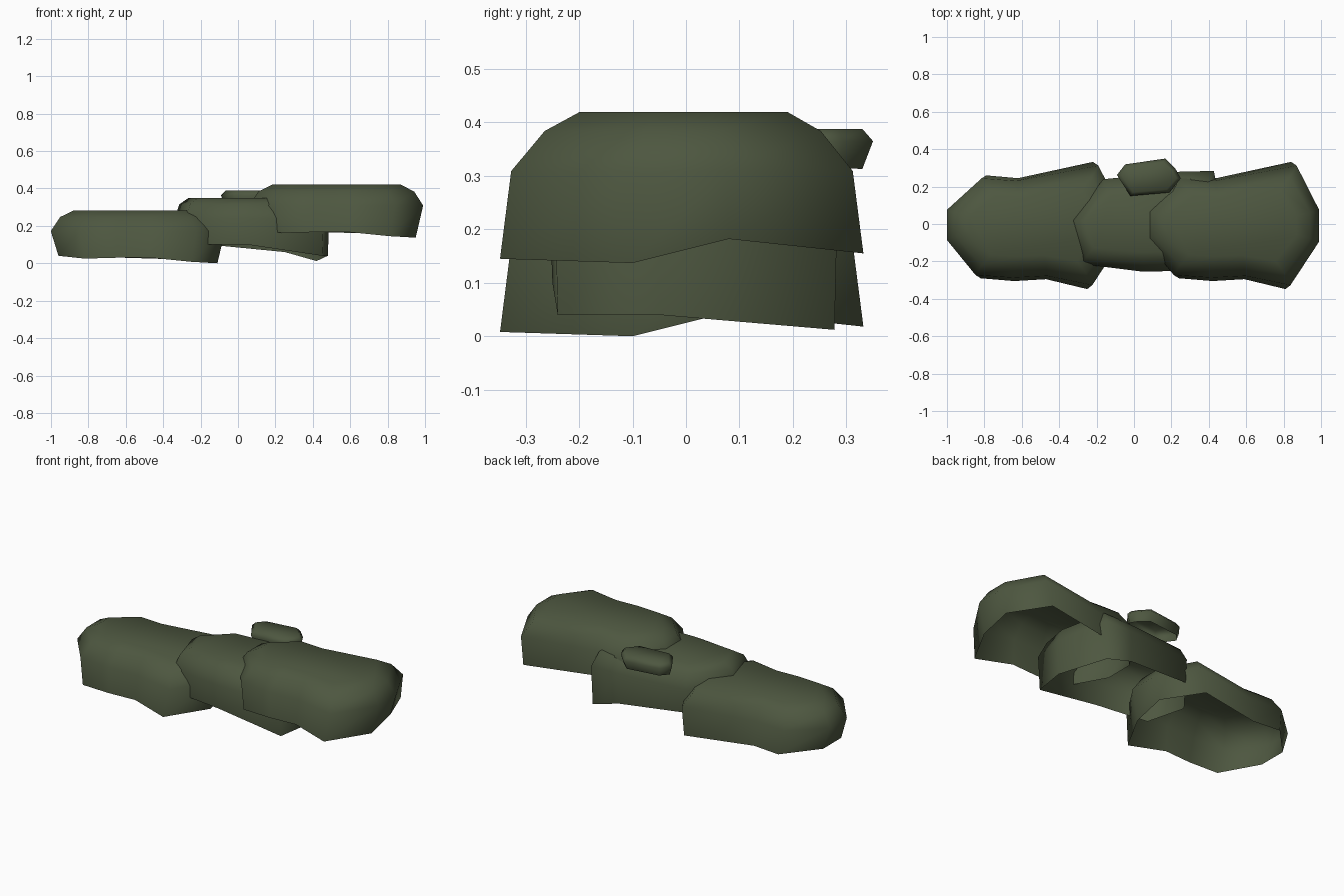
import bpy

olive = bpy.data.materials.new("dark_olive")
olive.diffuse_color = (0.075, 0.095, 0.051, 1)


def shell(name, center, rim, rings):
    """Open-bottomed rounded shell: an uneven rim, then scaled level rings and a flat top.
    Rim points run counter-clockwise seen from above."""
    cx, cy = center
    n = len(rim)
    verts = list(rim)
    for sx, sy, z in rings:
        verts += [(cx + (x - cx) * sx, cy + (y - cy) * sy, z) for x, y, _ in rim]
    faces = []
    for r in range(len(rings)):
        for i in range(n):
            j = (i + 1) % n
            faces.append((r * n + i, r * n + j, (r + 1) * n + j, (r + 1) * n + i))
    faces.append(tuple(range(len(rings) * n, (len(rings) + 1) * n)))
    mesh = bpy.data.meshes.new(name)
    mesh.from_pydata(verts, [], faces)
    mesh.materials.append(olive)
    for p in mesh.polygons:
        p.use_smooth = True
    obj = bpy.data.objects.new(name, mesh)
    bpy.context.collection.objects.link(obj)
    return obj


# Low end shell
end_rim = [(-0.96, -0.09, 0.04), (-0.82, -0.29, 0.025), (-0.64, -0.305, 0.03),
           (-0.47, -0.295, 0.03), (-0.25, -0.348, 0.008), (-0.11, -0.10, 0.0),
           (-0.11, 0.08, 0.045), (-0.22, 0.332, 0.018), (-0.62, 0.245, 0.03),
           (-0.79, 0.26, 0.03), (-0.96, 0.08, 0.04)]
low = shell("low_end_shell", (-0.53, 0), end_rim,
            [(1.095, 0.94, 0.172), (0.98, 0.76, 0.247), (0.81, 0.57, 0.283)])

# High end shell is the same shape, raised and shifted
high = low.copy()
high.name = "high_end_shell"
high.location = (1.06, 0, 0.137)
bpy.context.collection.objects.link(high)

# Middle shell bridging the two
mid_rim = [(-0.33, 0.02, 0.10), (-0.27, -0.21, 0.10), (0.05, -0.25, 0.10),
           (0.45, -0.24, 0.04), (0.48, -0.05, 0.04), (0.42, 0.278, 0.012),
           (0.25, 0.275, 0.06), (-0.16, 0.235, 0.10)]
shell("middle_shell", (0.06, 0.01), mid_rim,
      [(1.02, 1.02, 0.24), (0.96, 0.85, 0.315), (0.83, 0.62, 0.35)])

# Small pad on the rear edge of the middle shell
pad_rim = [(-0.075, 0.26, 0.315), (-0.01, 0.17, 0.315), (0.18, 0.185, 0.315),
           (0.235, 0.245, 0.315), (0.21, 0.285, 0.315), (0.16, 0.33, 0.313),
           (-0.035, 0.305, 0.315)]
shell("small_pad", (0.085, 0.25), pad_rim,
      [(1.1, 1.25, 0.365), (0.95, 1.0, 0.388)])
